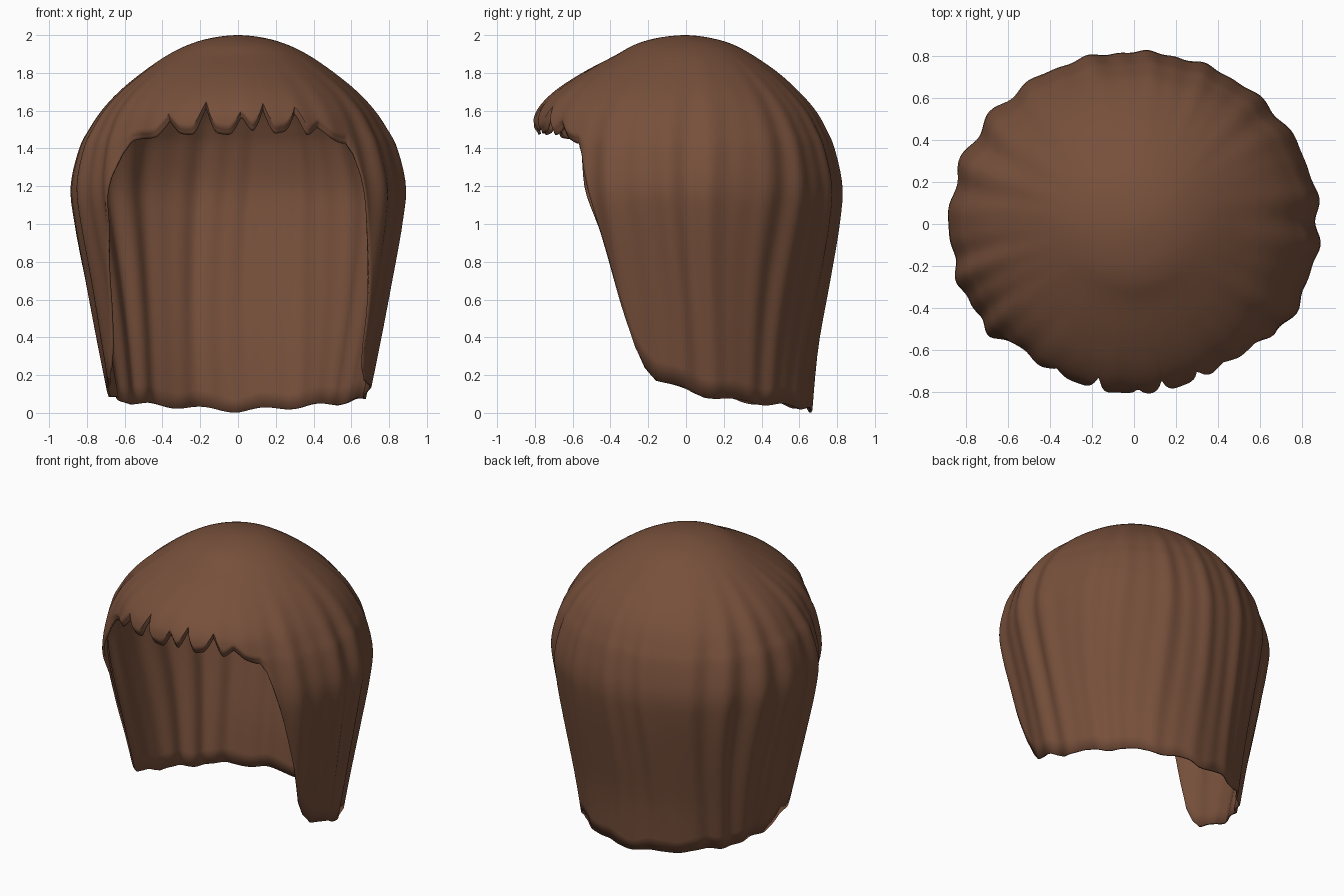
import bpy, bmesh, math
from math import sin, cos, pi, radians, degrees

cube = bpy.data.objects.get("Cube")
if cube:
    bpy.data.objects.remove(cube, do_unlink=True)

hair_mat = bpy.data.materials.new("chestnut_brown")
hair_mat.use_nodes = True
BROWN = (0.185, 0.08, 0.044, 1)
hair_mat.diffuse_color = BROWN
hair_mat.node_tree.nodes["Principled BSDF"].inputs["Base Color"].default_value = BROWN

# Cap profile from crown to hem: height, side radius, back radius, front radius
PROFILE = [(2, 0, 0, 0), (1.985, .14, .13, .15), (1.95, .26, .25, .27),
           (1.89, .38, .36, .38), (1.8, .51, .49, .55), (1.7, .63, .6, .7),
           (1.6, .72, .685, .79), (1.5, .785, .74, .815), (1.4, .835, .78, .82),
           (1.2, .88, .82, .83), (1, .86, .805, .81), (.7, .805, .755, .72),
           (.35, .74, .695, .62), (0, .67, .665, .55)]

# Hem height by angle from the front, from the fringe corner to the nape
HEM = [(0, 1.48), (25, 1.48), (36, 1.46), (45, 1.43), (48, 1.37), (51, 1.25), (54, 1.1),
       (59.5, .8), (64, .55), (68, .35), (72, .24), (77, .17), (90, .13),
       (98, .09), (115, .06), (140, .04), (180, .01)]

# Notches between fringe locks: sideways position, height
NOTCHES = [(-.38, .06), (-.18, .13), (.02, .085), (.14, .13), (.32, .11), (.44, .04)]


def smooth(a, b, x):
    t = max(0, min(1, (x - a) / (b - a)))
    return t * t * (3 - 2 * t)


def profile_at(s):
    """Smooth curve through the profile rows."""
    n = len(PROFILE) - 1
    i = min(int(s), n - 1)
    t = s - i
    p1, p2 = PROFILE[i], PROFILE[i + 1]
    p0 = PROFILE[i - 1] if i else (p2[0], -p2[1], -p2[2], -p2[3])
    p3 = PROFILE[min(i + 2, n)]
    return [b + .5 * t * (c - a + t * (2 * a - 5 * b + 4 * c - d + t * (3 * (b - c) + d - a)))
            for a, b, c, d in zip(p0, p1, p2, p3)]


def hem_height(ang):
    deg = abs(degrees(ang))
    for (a, za), (b, zb) in zip(HEM, HEM[1:]):
        if deg <= b + 1e-6:
            z = za + (zb - za) * (deg - a) / (b - a)
            break
    if deg < 45:
        x = .81 * sin(ang)
        z += sum(h * max(0, 1 - abs(x - c) / .065) ** 1.5 for c, h in NOTCHES)
        z += .008 * sin(23 * ang)
    else:
        z += .01 * sin(13 * ang + 1) * smooth(75, 100, deg)
    return max(z, 0)


def hem_param(z):
    lo, hi = 0, len(PROFILE) - 1
    for _ in range(30):
        mid = (lo + hi) / 2
        lo, hi = (mid, hi) if profile_at(mid)[0] > z else (lo, mid)
    return lo


def folds(ang, z):
    """Soft vertical locks that drift a little on the way down."""
    a = ang + .05 * sin(2.5 * z + 3 * ang)
    wave = sin(19 * a + 1.3 * sin(3 * a)) + .6 * sin(31 * a + 2 * sin(2 * a + 1))
    size = .011 * smooth(1.95, 1.3, z) * (1 - .4 * smooth(.9, .1, z))
    calm = 1 - .55 * smooth(.5, .95, cos(ang)) - .4 * smooth(.3, 1, -cos(ang) + .3 * sin(ang))
    return wave * size * calm


# Hair shell: locks radiate from the crown down to the hem
COLS, ROWS = 360, 48
bm = bmesh.new()
crown = bm.verts.new((0, 0, 2))
columns = []
for c in range(COLS):
    ang = -pi + 2 * pi * c / COLS
    end = hem_param(hem_height(ang))
    front = smooth(radians(52), radians(40), abs(ang))
    column = []
    for r in range(1, ROWS + 1):
        v = r / ROWS
        z, side, back, fore = profile_at(end * v)
        depth = fore if cos(ang) > 0 else back
        rad = 1 / math.sqrt((sin(ang) / side) ** 2 + (cos(ang) / depth) ** 2)
        rad += folds(ang, z) - .03 * front * smooth(.93, 1, v)
        column.append(bm.verts.new((rad * sin(ang), -rad * cos(ang), z)))
    columns.append(column)
for c in range(COLS):
    a, b = columns[c], columns[(c + 1) % COLS]
    bm.faces.new((crown, a[0], b[0]))
    for r in range(ROWS - 1):
        bm.faces.new((a[r], a[r + 1], b[r + 1], b[r]))
bmesh.ops.recalc_face_normals(bm, faces=bm.faces)
if sum(f.normal.z for f in crown.link_faces) < 0:
    bmesh.ops.reverse_faces(bm, faces=bm.faces)

mesh = bpy.data.meshes.new("hair_shell")
bm.to_mesh(mesh)
bm.free()
hair = bpy.data.objects.new("hair_shell", mesh)
bpy.context.collection.objects.link(hair)
mesh.materials.append(hair_mat)

# Thin wall so the inside of the hair is a real surface
wall = hair.modifiers.new("wall", 'SOLIDIFY')
wall.thickness = .012
wall.offset = -1

bpy.context.view_layer.objects.active = hair
hair.select_set(True)
bpy.ops.object.shade_smooth_by_angle(angle=radians(50))
